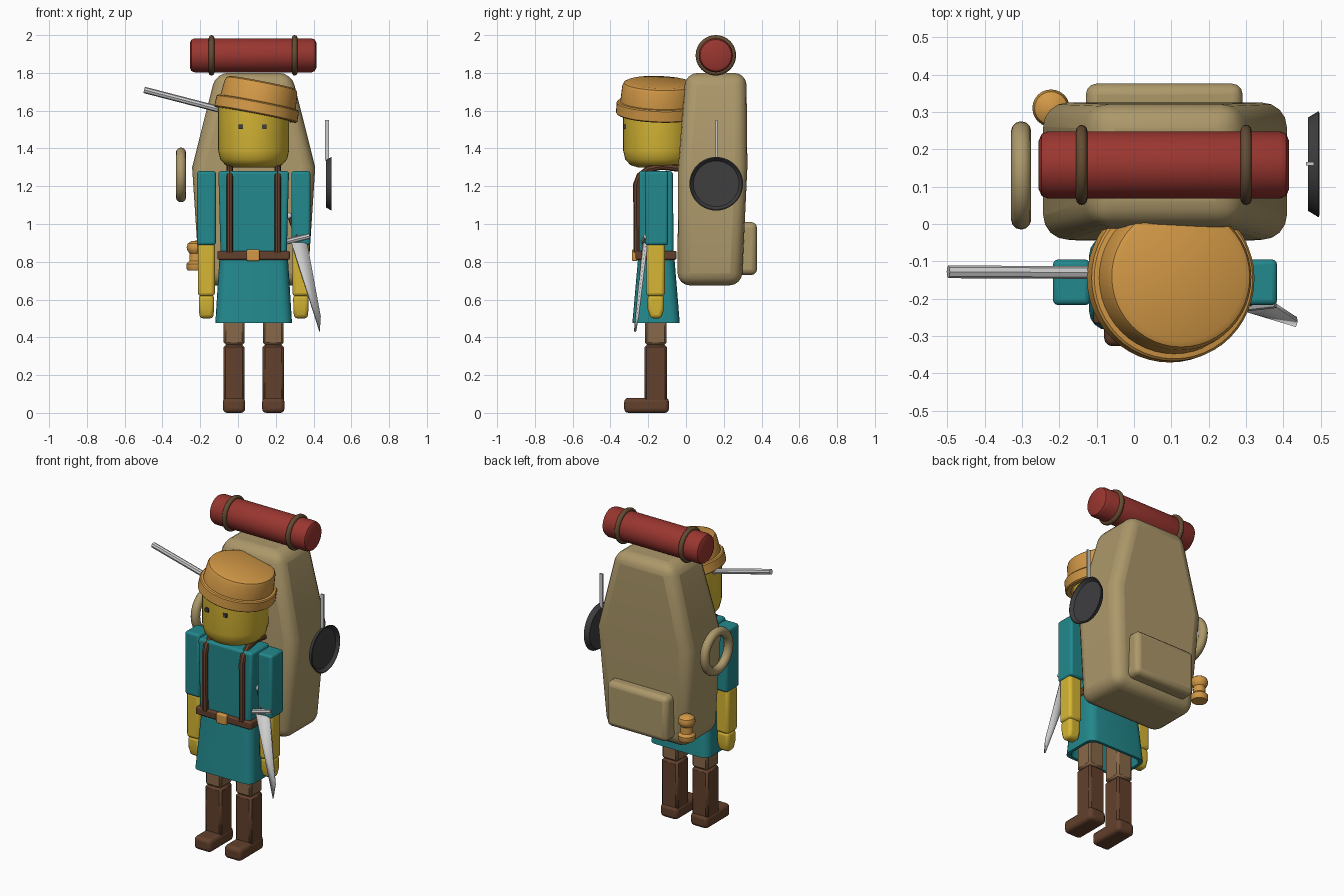
import bpy, bmesh, math
from mathutils import Vector

cube = bpy.data.objects.get("Cube")
if cube:
    bpy.data.objects.remove(cube, do_unlink=True)

MID = 0.083   # x of the figure's centre line


def material(name, *rgb):
    """Flat colour from 0-255 display values."""
    lin = [((c / 255 + 0.055) / 1.055) ** 2.4 for c in rgb]
    m = bpy.data.materials.new(name)
    m.use_nodes = True
    m.diffuse_color = (*lin, 1)
    m.node_tree.nodes["Principled BSDF"].inputs["Base Color"].default_value = (*lin, 1)
    return m


YELLOW = material("yellow skin", 214, 182, 52)
TEAL = material("teal cloth", 34, 136, 140)
BROWN = material("dark brown leather", 98, 64, 44)
TROUSER = material("mid brown cloth", 136, 104, 72)
BAND = material("olive brown band", 100, 76, 50)
KHAKI = material("khaki canvas", 172, 152, 106)
RED = material("red blanket", 154, 54, 48)
ORANGE = material("copper", 210, 152, 70)
DARK = material("dark iron", 62, 62, 64)
STEEL = material("pale steel", 205, 205, 206)


def finish(name, bm, mat, bevel=0.0, segs=3):
    bmesh.ops.remove_doubles(bm, verts=bm.verts, dist=1e-5)
    bmesh.ops.recalc_face_normals(bm, faces=bm.faces)
    me = bpy.data.meshes.new(name)
    bm.to_mesh(me)
    bm.free()
    me.materials.append(mat)
    ob = bpy.data.objects.new(name, me)
    bpy.context.collection.objects.link(ob)
    if bevel:
        mod = ob.modifiers.new("Bevel", "BEVEL")
        mod.width, mod.segments = bevel, segs
        mod.limit_method, mod.angle_limit = "ANGLE", math.radians(30)
    smooth(ob)
    return ob


def smooth(ob):
    bpy.ops.object.select_all(action="DESELECT")
    ob.select_set(True)
    bpy.context.view_layer.objects.active = ob
    bpy.ops.object.shade_smooth_by_angle(angle=math.radians(35))


def loft(name, cx, sections, mat, bevel=0.0, corner=0.0, segs=3):
    """Stack of rectangles (z, half width, y front, y back), corners optionally round."""
    bm = bmesh.new()
    rings = []
    for z, hx, y0, y1 in sections:
        cy, hy = (y0 + y1) / 2, (y1 - y0) / 2
        ring = []
        for q, (sx, sy) in enumerate(((1, 1), (-1, 1), (-1, -1), (1, -1))):
            for i in range(5 if corner else 1):
                a = math.pi / 2 * (q + i / 4)
                ring.append(bm.verts.new((
                    cx + sx * (hx - corner) + corner * math.cos(a),
                    cy + sy * (hy - corner) + corner * math.sin(a), z)))
        rings.append(ring)
    for a, b in zip(rings, rings[1:]):
        for i in range(len(a)):
            j = (i + 1) % len(a)
            bm.faces.new((a[i], a[j], b[j], b[i]))
    bm.faces.new(rings[0])
    bm.faces.new(rings[-1])
    return finish(name, bm, mat, bevel, segs)


def box(name, cx, hx, y0, y1, z0, z1, mat, bevel=0.0, segs=3):
    return loft(name, cx, [(z0, hx, y0, y1), (z1, hx, y0, y1)], mat, bevel, segs=segs)


def lathe(name, profile, loc, mat, rot=(0, 0, 0), steps=40):
    """Spin (radius, height) points round the local z axis."""
    bm = bmesh.new()
    vs = [bm.verts.new((r, 0, z)) for r, z in profile]
    es = [bm.edges.new(p) for p in zip(vs, vs[1:])]
    bmesh.ops.spin(bm, geom=vs + es, cent=(0, 0, 0), axis=(0, 0, 1),
                   angle=math.tau, steps=steps)
    ob = finish(name, bm, mat)
    ob.location, ob.rotation_euler = loc, rot
    return ob


def tube(name, points, radius, mat):
    cu = bpy.data.curves.new(name, "CURVE")
    cu.dimensions, cu.bevel_depth, cu.bevel_resolution = "3D", radius, 2
    cu.use_fill_caps = True
    sp = cu.splines.new("POLY")
    sp.points.add(len(points) - 1)
    for p, co in zip(sp.points, points):
        p.co = (*co, 1)
    cu.materials.append(mat)
    ob = bpy.data.objects.new(name, cu)
    bpy.context.collection.objects.link(ob)
    smooth_target = ob
    bpy.ops.object.select_all(action="DESELECT")
    ob.select_set(True)
    bpy.context.view_layer.objects.active = ob
    bpy.ops.object.convert(target="MESH")
    smooth(smooth_target)


def ring(name, loc, major, minor, mat):
    """Torus facing along x."""
    bpy.ops.mesh.primitive_torus_add(location=loc, rotation=(0, math.pi / 2, 0),
                                     major_radius=major, minor_radius=minor,
                                     major_segments=40, minor_segments=12)
    ob = bpy.context.object
    ob.name = name
    ob.data.materials.append(mat)
    smooth(ob)


# Head and eyes
lathe("head", [(0, 1.3), (0.11, 1.3), (0.15, 1.312), (0.177, 1.343), (0.188, 1.39),
               (0.188, 1.66), (0, 1.66)], (MID, -0.145, 0), YELLOW)
for side, s in (("left", 1), ("right", -1)):
    box("eye_" + side, MID - 0.006 + s * 0.063, 0.012, -0.331, -0.315, 1.503, 1.527, DARK)

# Upturned saucepan worn as a hat
lathe("saucepan_hat", [(0, 0.15), (0.17, 0.145), (0.192, 0), (0.218, 0), (0.224, 0.006),
                       (0.222, 0.06), (0.216, 0.066), (0.203, 0.068), (0.196, 0.15),
                       (0.188, 0.168), (0.172, 0.176), (0, 0.178)],
      (0.093, -0.147, 1.578), ORANGE, rot=(math.radians(-2), math.radians(11), 0), steps=48)
tube("saucepan_handle", [(-0.1, -0.13, 1.607), (-0.497, -0.128, 1.71)], 0.017, STEEL)

# Tunic: upper body and hollow skirt
loft("torso", MID, [(0.83, 0.175, -0.25, -0.065), (1.28, 0.187, -0.25, -0.07)], TEAL, 0.015)
loft("skirt", MID, [(0.75, 0.165, -0.235, -0.085), (0.475, 0.185, -0.265, -0.05),
                    (0.475, 0.203, -0.284, -0.033), (0.84, 0.18, -0.252, -0.063)],
     TEAL, corner=0.05)
loft("belt", MID, [(0.81, 0.192, -0.267, -0.05), (0.858, 0.192, -0.267, -0.05)], BROWN, 0.01)
box("buckle", MID - 0.003, 0.034, -0.286, -0.255, 0.803, 0.866, ORANGE, 0.008)

# Limbs and shoulder straps, one pair each
for side, s in (("left", 1), ("right", -1)):
    ax, lx, sx = MID + s * 0.25, MID + s * 0.104, MID + s * 0.127
    box("sleeve_" + side, ax, 0.05, -0.217, -0.095, 0.888, 1.28, TEAL, 0.014)
    box("forearm_" + side, ax, 0.045, -0.21, -0.112, 0.618, 0.9, YELLOW, 0.018)
    loft("hand_" + side, ax, [(0.5, 0.036, -0.188, -0.13), (0.55, 0.04, -0.203, -0.117),
                              (0.625, 0.041, -0.203, -0.117)], YELLOW, 0.018)
    box("trouser_leg_" + side, lx, 0.055, -0.218, -0.102, 0.36, 0.6, TROUSER, 0.012, 1)
    box("boot_" + side, lx, 0.056, -0.22, -0.1, 0.03, 0.36, BROWN, 0.012, 1)
    box("foot_" + side, lx, 0.059, -0.327, -0.09, 0, 0.08, BROWN, 0.022)
    tube("shoulder_strap_" + side,
         [(sx, -0.26, 0.85), (sx, -0.262, 1.21), (sx, -0.245, 1.255),
          (sx, -0.2, 1.29), (sx, -0.13, 1.305), (sx, 0.0, 1.29)], 0.018, BROWN)

# Backpack with rear pocket
loft("backpack", MID, [(0.675, 0.285, -0.045, 0.295), (1.3, 0.326, -0.042, 0.325),
                       (1.8, 0.2, -0.002, 0.32)], KHAKI, 0.065, segs=4)
box("rear_pocket", MID - 0.002, 0.21, 0.24, 0.376, 0.73, 1.01, KHAKI, 0.03)

# Bedroll with its two bands
lathe("bedroll", [(0, -0.335), (0.065, -0.335), (0.083, -0.327), (0.09, -0.31),
                  (0.09, 0.31), (0.083, 0.327), (0.065, 0.335), (0, 0.335)],
      (0.08, 0.158, 1.893), RED, rot=(0, math.pi / 2, 0))
for side, x in (("left", 0.3), ("right", -0.14)):
    ring("bedroll_band_" + side, (x, 0.158, 1.893), 0.092, 0.015, BAND)

# Rope coil on the right flank
ring("rope_coil", (-0.302, 0.13, 1.26), 0.118, 0.027, KHAKI)

# Frying pan on the left flank
lathe("frying_pan", [(0, 0), (0.125, 0), (0.142, 0.028), (0.136, 0.03), (0.121, 0.012),
                     (0, 0.012)], (0.466, 0.16, 1.213), DARK, rot=(0, math.pi / 2, 0))
box("frying_pan_handle", 0.471, 0.011, 0.156, 0.166, 1.335, 1.55, STEEL)

# Small copper lantern at the rear
lathe("lantern", [(0, 0), (0.044, 0), (0.05, 0.01), (0.05, 0.035), (0.036, 0.05),
                  (0.034, 0.09), (0.046, 0.105), (0.05, 0.122), (0.044, 0.142),
                  (0.026, 0.155), (0, 0.158)], (-0.222, 0.31, 0.754), ORANGE, steps=24)

# Sword hanging at the left hip
bm = bmesh.new()
bm.faces.new([bm.verts.new(p) for p in ((0.283, -0.225, 0.9), (0.365, -0.208, 0.9),
                                        (0.437, -0.255, 0.51), (0.432, -0.27, 0.43))])
blade = finish("sword_blade", bm, STEEL)
solid = blade.modifiers.new("Thickness", "SOLIDIFY")
solid.thickness, solid.offset = 0.012, 0
tube("sword_guard", [(0.25, -0.225, 0.905), (0.378, -0.21, 0.936)], 0.015, STEEL)
tube("sword_grip", [(0.315, -0.212, 0.92), (0.272, -0.185, 1.04)], 0.011, BROWN)
lathe("sword_pommel", [(0.018 * math.sin(a * math.pi / 6), 0.018 * math.cos(a * math.pi / 6))
                       for a in range(7)], (0.27, -0.183, 1.042), STEEL, steps=12)
